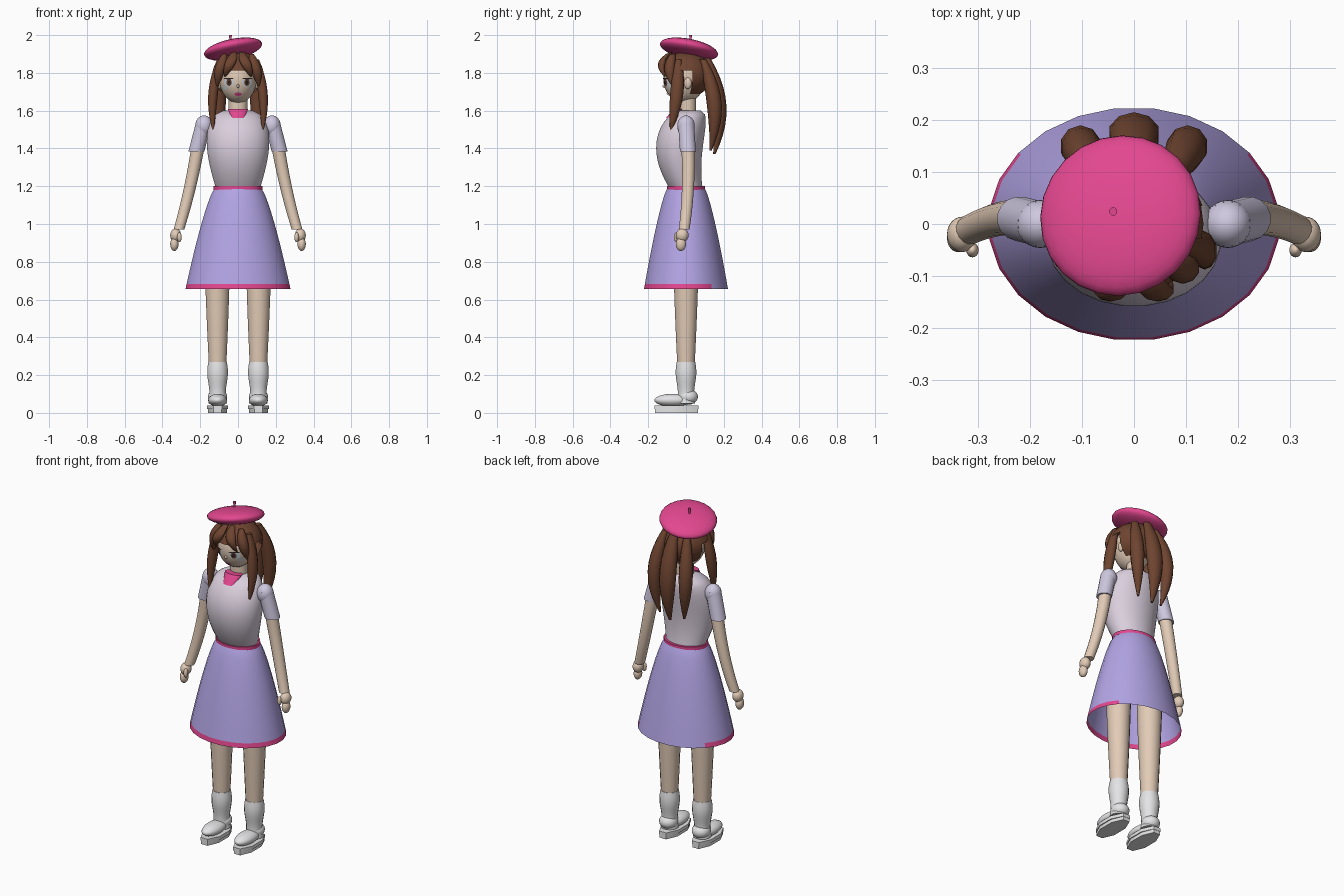
import bpy, bmesh, math
from mathutils import Vector, Matrix

cube = bpy.data.objects.get("Cube")
if cube:
    bpy.data.objects.remove(cube, do_unlink=True)


def material(name, hex_code):
    srgb = [channel / 255 for channel in bytes.fromhex(hex_code)]
    colour = [((channel + .055) / 1.055) ** 2.4 for channel in srgb] + [1]
    mat = bpy.data.materials.new(name)
    mat.use_nodes = True
    mat.diffuse_color = colour
    shader = mat.node_tree.nodes["Principled BSDF"]
    shader.inputs["Base Color"].default_value = colour
    return mat


skin = material("skin", "E2CBB6")
blouse_white = material("blouse white", "DACFDD")
sleeve_lavender = material("sleeve lavender", "CFC8E0")
skirt_purple = material("skirt purple", "B2A4E4")
pink = material("pink", "E2478F")
hair_brown = material("hair brown", "6E4430")
shoe_white = material("shoe white", "E4E4E6")
eye_blue = material("eye pale blue", "CBDCE8")
lash_dark = material("lash dark", "2E2220")
parts = []


def finish(name, bm, mat):
    mesh = bpy.data.meshes.new(name)
    bm.to_mesh(mesh)
    bm.free()
    mesh.materials.append(mat)
    part = bpy.data.objects.new(name, mesh)
    bpy.context.collection.objects.link(part)
    parts.append(part)
    return part


def even(t):
    return 1


def lock_shape(t):
    return math.sin(math.pi * (.15 + .8 * t))


def sweep(name, mat, start, end, width, bend=None, depth=1, shape=even,
          side=1, sides=16, steps=10, capped=True):
    """Level ellipses along a bent path; shape scales the width along it."""
    start, end = Vector(start), Vector(end)
    bend = Vector(bend) if bend else (start + end) / 2
    bm = bmesh.new()
    rings = []
    for step in range(steps + 1):
        t = step / steps
        centre = start.lerp(bend, t).lerp(bend.lerp(end, t), t)
        radius = width * shape(t)
        ring = []
        for corner in range(sides):
            angle = math.tau * (corner + .5) / sides
            ring.append(bm.verts.new((centre.x * side + radius * math.cos(angle),
                                      centre.y + radius * depth * math.sin(angle),
                                      centre.z)))
        rings.append(ring)
    for upper, lower in zip(rings, rings[1:]):
        for corner in range(sides):
            before = corner - 1
            bm.faces.new((upper[before], lower[before], lower[corner], upper[corner]))
    if capped:
        bm.faces.new(rings[0])
        bm.faces.new(rings[-1][::-1])
    return finish(name, bm, mat)


def ball(name, mat, centre, radii, side=1, normal=(0, 0, 1)):
    centre = Vector((centre[0] * side, centre[1], centre[2]))
    turn = Vector(normal).to_track_quat('Z', 'Y').to_matrix().to_4x4()
    bm = bmesh.new()
    bmesh.ops.create_uvsphere(
        bm, u_segments=24, v_segments=16, radius=1,
        matrix=Matrix.Translation(centre) @ turn @ Matrix.Diagonal((*radii, 1)))
    return finish(name, bm, mat)


head_centre = Vector((0, -.01, 1.77))
head_radii = Vector((.1, .11, .13))


def face_patch(name, mat, x, z, width, height, layer, sides=16):
    """Thin oval lying on the face; higher layers cover lower ones."""
    bm = bmesh.new()
    bmesh.ops.create_circle(bm, cap_ends=True, cap_tris=True, segments=sides, radius=1,
                            matrix=Matrix.Rotation(math.pi / 2, 4, 'X'))
    bmesh.ops.subdivide_edges(bm, edges=bm.edges[:], cuts=1)
    for vert in bm.verts:
        vert.co.x = x + vert.co.x * width
        vert.co.z = z + vert.co.z * height
        across = (vert.co.x - head_centre.x) / head_radii.x
        up = (vert.co.z - head_centre.z) / head_radii.z
        bulge = math.sqrt(max(0, 1 - across ** 2 - up ** 2))
        vert.co.y = head_centre.y - head_radii.y * bulge - layer * .002
    finish(name, bm, mat)


# Skirt, with a hem stripe that stops near the back
skirt = sweep("skirt", skirt_purple, (0, 0, 1.19), (0, 0, .657), width=.28, depth=.8,
              shape=lambda t: .44 + .56 * t ** .75, sides=24, steps=20, capped=False)
skirt.data.materials.append(pink)
for face in skirt.data.polygons:
    if face.center.z < .68 and face.center.y < .13:
        face.material_index = 1
sweep("waistband", pink, (0, 0, 1.2), (0, 0, 1.18), width=.13, depth=.78, sides=24, steps=1)

# Blouse, neck and scarf
sweep("blouse", blouse_white, (0, .02, 1.6), (0, 0, 1.19), bend=(0, -.08, 1.4),
      width=.167, depth=.75, sides=24, steps=20,
      shape=lambda t: math.sin(math.pi * (.16 + .59 * t ** .6)))
sweep("neck", skin, (0, .01, 1.7), (0, .01, 1.55), width=.05, depth=.9)
sweep("scarf", pink, (0, -.04, 1.61), (0, -.09, 1.56), width=.055, depth=.5,
      shape=lambda t: 1 - .4 * t)

# Head and face
ball("head", skin, head_centre, head_radii)
ball("nose", skin, (0, -.115, 1.73), (.007, .009, .009))
face_patch("mouth", pink, 0, 1.687, width=.019, height=.009, layer=2)

# Hair cap, open over the face
cap = ball("hair_cap", hair_brown, (0, 0, 1.79), (.136, .135, .122))
bm = bmesh.new()
bm.from_mesh(cap.data)
open_faces = []
for face in bm.faces:
    middle = face.calc_center_median()
    if middle.z < 1.69 or (middle.z < 1.82 and middle.y < .03):
        open_faces.append(face)
bmesh.ops.delete(bm, geom=open_faces, context='FACES')
bm.to_mesh(cap.data)
bm.free()
sweep("centre_back_lock", hair_brown, (0, .11, 1.88), (0, .15, 1.37), bend=(0, .22, 1.62),
      width=.05, depth=.8, shape=lock_shape, sides=10)

# Tilted beret with its stem
ball("beret", pink, (-.026, .016, 1.926), (.157, .157, .046), normal=(-.2, .2, 1))
sweep("beret_stem", pink, (-.04, .024, 2), (-.04, .024, 1.96), width=.008,
      shape=lambda t: 1 - .4 * t, sides=8)

# Paired parts
for side, label in ((1, "left"), (-1, "right")):
    def lock(name, start, bend, end, width, depth=1):
        sweep(f"{label}_{name}", hair_brown, start, end, bend=bend, width=width,
              depth=depth, shape=lock_shape, side=side, sides=10)

    def patch(name, mat, x, z, width, height, layer):
        face_patch(f"{label}_{name}", mat, x * side, z, width, height, layer)

    # Hair locks and fringe
    lock("back_lock", (.07, .09, 1.87), (.13, .19, 1.63), (.08, .13, 1.39), width=.04)
    lock("side_lock", (.1, -.04, 1.87), (.15, -.04, 1.68), (.13, -.08, 1.49),
         width=.027, depth=1.3)
    lock("inner_fringe", (.02, -.08, 1.91), (.04, -.16, 1.85), (.07, -.11, 1.78),
         width=.03, depth=.7)
    lock("outer_fringe", (.07, -.07, 1.9), (.1, -.1, 1.82), (.11, -.07, 1.73), width=.03)

    # Ears and eyes
    ball(label + "_ear", skin, (.1, .01, 1.745), (.014, .02, .03), side)
    patch("eye", eye_blue, .048, 1.75, width=.026, height=.022, layer=1)
    patch("iris", hair_brown, .047, 1.75, width=.014, height=.019, layer=2)
    patch("pupil", lash_dark, .047, 1.75, width=.007, height=.011, layer=3)
    patch("lash", lash_dark, .05, 1.77, width=.027, height=.004, layer=3)
    patch("cheek_mark", eye_blue, .07, 1.72, width=.013, height=.008, layer=2)

    # Arm and hand
    ball(label + "_shoulder", sleeve_lavender, (.18, 0, 1.52), (.046, .046, .055), side)
    sweep(label + "_sleeve", sleeve_lavender, (.18, 0, 1.54), (.22, .01, 1.385),
          width=.043, side=side)
    sweep(label + "_arm", skin, (.21, .01, 1.42), (.313, -.01, .97), bend=(.25, .02, 1.18),
          width=.036, shape=lambda t: 1 - .2 * t, side=side)
    ball(label + "_palm", skin, (.33, -.02, .94), (.029, .034, .036), side)
    ball(label + "_fingers", skin, (.337, -.027, .893), (.022, .027, .036), side)
    ball(label + "_thumb", skin, (.31, -.05, .93), (.012, .014, .026), side)

    # Leg, sock and shoe
    sweep(label + "_leg", skin, (.11, 0, 1), (.108, 0, .25), width=.072,
          shape=lambda t: 1 - .35 * t ** 1.5, side=side)
    sweep(label + "_sock", shoe_white, (.108, 0, .27), (.108, 0, .05), width=.05,
          shape=lambda t: 1 + .12 * math.sin(math.tau * t), side=side)
    ball(label + "_shoe_heel", shoe_white, (.108, .01, .085), (.051, .053, .042), side)
    ball(label + "_shoe_toe", shoe_white, (.108, -.07, .067), (.05, .097, .034), side)
    sweep(label + "_sole", shoe_white, (.108, -.05, .04), (.108, -.05, .02),
          width=.06, depth=2.1, side=side, sides=8, steps=1)
    sweep(label + "_tread", shoe_white, (.108, -.05, .02), (.108, -.05, 0),
          width=.054, depth=2.3, side=side, sides=8, steps=1)

# Smooth shading with crisp rims
bpy.ops.object.select_all(action='DESELECT')
for part in parts:
    part.select_set(True)
bpy.context.view_layer.objects.active = skirt
bpy.ops.object.shade_smooth_by_angle(angle=math.radians(50))
